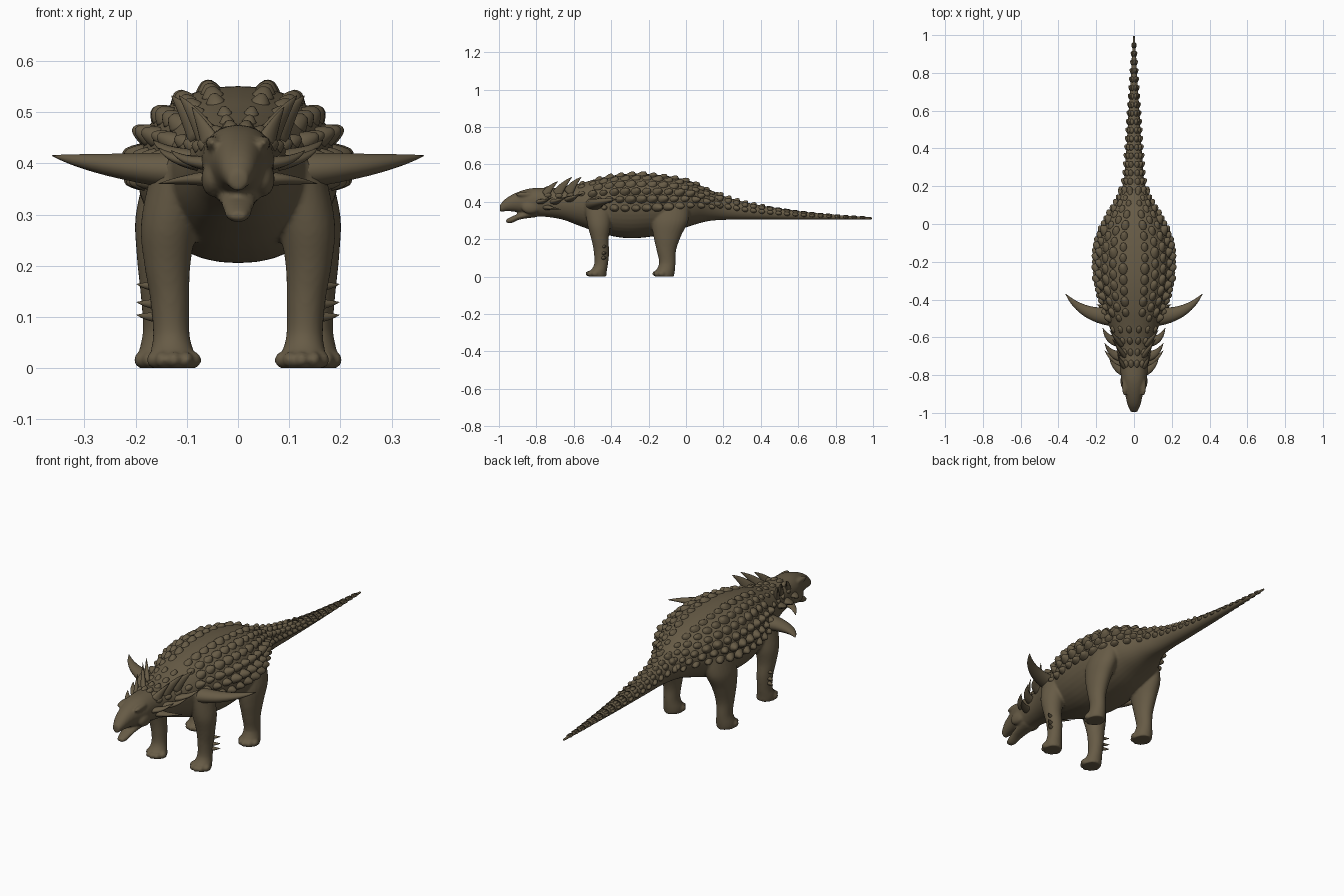
import bpy, bmesh, math, random
from mathutils import Vector, Matrix

random.seed(4)
if "Cube" in bpy.data.objects:
    bpy.data.objects.remove(bpy.data.objects["Cube"])

hide = bpy.data.materials.new("brown hide")
hide.use_nodes = True
COLOR = (0.135, 0.105, 0.061, 1)
hide.diffuse_color = COLOR
bsdf = hide.node_tree.nodes["Principled BSDF"]
bsdf.inputs["Base Color"].default_value = COLOR
bsdf.inputs["Roughness"].default_value = 0.8


def finish(bm, name):
    bmesh.ops.recalc_face_normals(bm, faces=bm.faces)
    mesh = bpy.data.meshes.new(name)
    bm.to_mesh(mesh)
    bm.free()
    mesh.materials.append(hide)
    mesh.polygons.foreach_set("use_smooth", [True] * len(mesh.polygons))
    obj = bpy.data.objects.new(name, mesh)
    bpy.context.collection.objects.link(obj)
    return obj


def sample(table, t):
    """Smooth interpolation of the columns of a table keyed on column 0."""
    i = 0
    while i < len(table) - 2 and t > table[i + 1][0]:
        i += 1
    a, b = table[i], table[i + 1]
    p, n = table[max(i - 1, 0)], table[min(i + 2, len(table) - 1)]
    d = b[0] - a[0]
    u = min(max((t - a[0]) / d, 0), 1)
    out = []
    for k in range(1, len(a)):
        m0 = (b[k] - p[k]) / (b[0] - p[0]) * d
        m1 = (n[k] - a[k]) / (n[0] - a[0]) * d
        out.append(a[k] * (1 + 2 * u) * (1 - u) ** 2 + m0 * u * (1 - u) ** 2
                   + b[k] * u * u * (3 - 2 * u) + m1 * u * u * (u - 1))
    return out


def loft(bm, rings):
    rows = [[bm.verts.new(p) for p in ring] for ring in rings]
    n = len(rows[0])
    for r, s in zip(rows, rows[1:]):
        for k in range(n):
            bm.faces.new((r[k], r[(k + 1) % n], s[(k + 1) % n], s[k]))
    bm.faces.new(rows[0])
    bm.faces.new(rows[-1])


def blob(bm, center, size):
    mat = Matrix.Translation(center) @ Matrix.Diagonal((*size, 1))
    bmesh.ops.create_uvsphere(bm, u_segments=16, v_segments=10, radius=1, matrix=mat)


# Trunk from snout to tail: y, half width, bottom, top
TRUNK = [(-0.995, 0.018, 0.345, 0.385), (-0.96, 0.033, 0.350, 0.42),
         (-0.90, 0.048, 0.345, 0.452), (-0.83, 0.067, 0.325, 0.472),
         (-0.75, 0.074, 0.320, 0.475), (-0.66, 0.092, 0.305, 0.475),
         (-0.56, 0.125, 0.268, 0.500), (-0.45, 0.158, 0.230, 0.530),
         (-0.32, 0.190, 0.206, 0.549), (-0.20, 0.199, 0.212, 0.549),
         (-0.08, 0.184, 0.235, 0.535), (0.03, 0.143, 0.273, 0.508),
         (0.12, 0.092, 0.297, 0.468), (0.22, 0.056, 0.304, 0.425),
         (0.38, 0.042, 0.304, 0.385), (0.60, 0.029, 0.304, 0.351),
         (0.80, 0.017, 0.305, 0.331), (1.0, 0.006, 0.306, 0.318)]


def skin(y, a):
    """Point on the trunk: a = 0 at its left side, pi / 2 on the spine."""
    w, lo, hi = sample(TRUNK, y)
    mid = lo + (hi - lo) * 0.54
    c, s = math.cos(a), math.sin(a)
    x = w * math.copysign(abs(c) ** 0.88, c)
    return Vector((x, y, mid + s * ((hi - mid) if s > 0 else (mid - lo))))


def ellipse_ring(cx, cy, z, rx, ry, n=24):
    return [(cx + rx * math.cos(k * math.tau / n), cy + ry * math.sin(k * math.tau / n), z)
            for k in range(n)]


# Legs: height, centre x, centre y, radius x, radius y
FRONT_LEG = [(0, 0.125, -0.472, 0.044, 0.046), (0.025, 0.128, -0.47, 0.044, 0.046),
             (0.06, 0.13, -0.455, 0.036, 0.037), (0.13, 0.133, -0.452, 0.038, 0.041),
             (0.20, 0.138, -0.46, 0.045, 0.046), (0.28, 0.135, -0.465, 0.055, 0.063),
             (0.40, 0.115, -0.47, 0.052, 0.075)]
REAR_LEG = [(0, 0.150, -0.115, 0.044, 0.050), (0.025, 0.15, -0.112, 0.045, 0.052),
            (0.07, 0.15, -0.10, 0.036, 0.044), (0.14, 0.15, -0.105, 0.040, 0.052),
            (0.22, 0.148, -0.10, 0.050, 0.075), (0.30, 0.14, -0.085, 0.060, 0.098),
            (0.42, 0.115, -0.07, 0.055, 0.09)]

bm = bmesh.new()
loft(bm, [[skin(-0.995 + 1.995 * i / 150, k * math.tau / 40) for k in range(40)]
          for i in range(151)])
for side in (1, -1):
    for leg in (FRONT_LEG, REAR_LEG):
        rings = []
        for i in range(25):
            z = leg[-1][0] * i / 24
            cx, cy, rx, ry = sample(leg, z)
            rings.append(ellipse_ring(side * cx, cy, z, rx, ry))
        loft(bm, rings)
        # Toes fan out around the front of each foot
        for ang in (-1.25, -0.6, 0, 0.6, 1.25):
            x = leg[0][1] + 0.042 * math.sin(ang)
            y = leg[0][2] - 0.046 * math.cos(ang)
            blob(bm, (side * x, y, 0.016), (0.014, 0.02, 0.016))
    # Cheeks and brow ridges
    blob(bm, (side * 0.05, -0.83, 0.37), (0.022, 0.05, 0.035))
    blob(bm, (side * 0.050, -0.86, 0.440), (0.014, 0.05, 0.014))

# Lower jaw, hanging open
JAW = [(-0.962, 0.016, 0.290, 0.305), (-0.94, 0.025, 0.284, 0.318),
       (-0.89, 0.033, 0.305, 0.338), (-0.80, 0.045, 0.318, 0.365)]
rings = []
for i in range(15):
    y = -0.962 + 0.162 * i / 14
    w, lo, hi = sample(JAW, y)
    rings.append([(w * math.cos(k * math.tau / 20), y,
                   (lo + hi) / 2 + (hi - lo) / 2 * math.sin(k * math.tau / 20))
                  for k in range(20)])
loft(bm, rings)
body = finish(bm, "body_and_legs")
remesh = body.modifiers.new("Blend", 'REMESH')
remesh.mode = 'VOXEL'
remesh.voxel_size = 0.006
remesh.use_smooth_shade = True
smooth = body.modifiers.new("Soften", 'SMOOTH')
smooth.factor = 0.5
smooth.iterations = 5


def spike(bm, base, bend, tip, width, height, sides=14, steps=12):
    """Tapering horn along a curved path with an oval section."""
    b, m, t = Vector(base), Vector(bend), Vector(tip)
    rings = []
    for i in range(steps + 1):
        u = i / steps
        c = b * (1 - u) ** 2 + m * 2 * u * (1 - u) + t * u * u
        d = ((m - b) * (1 - u) + (t - m) * u).normalized()
        e = d.cross(Vector((0, 0, 1))).normalized()
        f = e.cross(d)
        r = max((1 - u) ** 0.8, 0.03)
        rings.append([c + e * width * r * math.cos(k * math.tau / sides)
                      + f * height * r * math.sin(k * math.tau / sides) for k in range(sides)])
    loft(bm, rings)


def flip(p, side):
    return (p[0] * side, p[1], p[2])


SPIKES = {
    "shoulder_spikes": [((0.11, -0.49, 0.385), (0.27, -0.49, 0.395), (0.362, -0.37, 0.415), 0.052, 0.038)],
    "neck_top_spikes": [((0.055, -0.75, 0.44), (0.07, -0.73, 0.475), (0.09, -0.685, 0.510), 0.014, 0.026),
                        ((0.055, -0.69, 0.44), (0.08, -0.66, 0.490), (0.115, -0.61, 0.532), 0.016, 0.032),
                        ((0.075, -0.63, 0.45), (0.10, -0.60, 0.500), (0.130, -0.56, 0.532), 0.016, 0.032)],
    "neck_side_spikes": [((0.05, -0.78, 0.40), (0.10, -0.77, 0.400), (0.130, -0.71, 0.425), 0.028, 0.016),
                         ((0.06, -0.70, 0.40), (0.12, -0.70, 0.400), (0.155, -0.63, 0.430), 0.032, 0.018),
                         ((0.08, -0.62, 0.41), (0.14, -0.62, 0.420), (0.165, -0.55, 0.445), 0.032, 0.018),
                         ((0.05, -0.74, 0.37), (0.10, -0.74, 0.370), (0.155, -0.67, 0.360), 0.030, 0.016)],
}
for name, items in SPIKES.items():
    bm = bmesh.new()
    for base, bend, tip, width, height in items:
        for side in (1, -1):
            spike(bm, flip(base, side), flip(bend, side), flip(tip, side), width, height)
    finish(bm, name)


def stud(bm, y, a, wide, long, tall, side):
    """Armour lump on the skin, its peak swept toward the tail."""
    p = skin(y, a)
    along = (skin(y + 0.01, a) - p).normalized()
    around = (skin(y, a + 0.02) - p).normalized()
    up = around.cross(along)
    if up.dot(p - Vector((0, y, 0.38))) < 0:
        up = -up
    rings = []
    for r, h in ((1.1, -0.25), (0.95, 0.1), (0.72, 0.5), (0.42, 0.88), (0.12, 1.0)):
        ring = []
        for k in range(12):
            t = k * math.tau / 12
            q = (p + around * wide * r * math.cos(t) + up * tall * h
                 + along * long * (r * math.sin(t) + 0.4 * max(h, 0)))
            ring.append(flip(q, side))
        rings.append(ring)
    loft(bm, rings)


# Staggered rows of armour over the back and flanks
bm = bmesh.new()
for row, a in enumerate((-0.14, 0.14, 0.42, 0.72, 1.02, 1.32)):
    y = -0.50 + 0.03 * (row % 2)
    while y < 0.17:
        k = min(1, 0.4 + sample(TRUNK, y)[0] * 3.2)
        big = random.uniform(0.85, 1.15) * k
        tall = (0.026 if row < 3 else 0.016) * big
        for side in (1, -1):
            stud(bm, y, a, 0.021 * big, 0.027 * big, tall, side)
        y += 0.058
# Small studs on the neck
for a in (0.5, 1.0, 1.4):
    for i in range(4):
        for side in (1, -1):
            stud(bm, -0.74 + 0.06 * i, a, 0.014, 0.02, 0.011, side)
finish(bm, "back_armour")

# Shrinking rows down the tail
bm = bmesh.new()
for a in (0.1, 0.75, 1.25):
    y = 0.18
    while y < 0.97:
        w = sample(TRUNK, y)[0]
        for side in (1, -1):
            stud(bm, y, a, 0.003 + 0.22 * w, 0.012 + 0.12 * w, 0.004 + 0.2 * w, side)
        y += 0.045
finish(bm, "tail_armour")

# Knobs on the outside of the front legs
bm = bmesh.new()
for z in (0.10, 0.125, 0.16):
    for side in (1, -1):
        spike(bm, (side * 0.155, -0.445, z), (side * 0.18, -0.435, z),
              (side * 0.198, -0.425, z + 0.004), 0.013, 0.012)
finish(bm, "leg_knobs")
